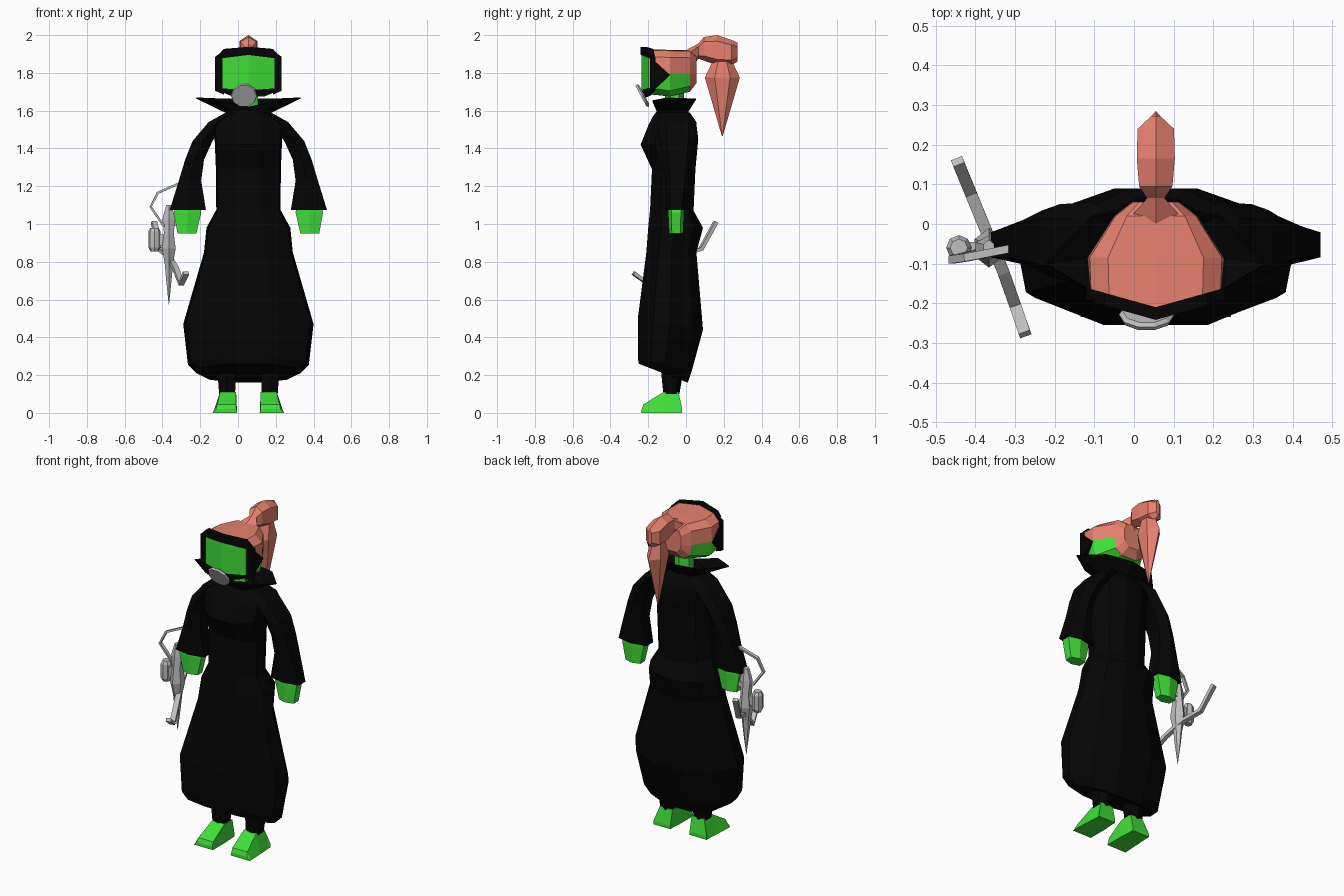
import bpy, bmesh, math
from mathutils import Vector

if "Cube" in bpy.data.objects:
    bpy.data.objects.remove(bpy.data.objects["Cube"])

CX = 0.055  # figure's own symmetry plane


def material(name, col):
    m = bpy.data.materials.new(name)
    m.diffuse_color = (*col, 1)
    m.use_nodes = True
    m.node_tree.nodes["Principled BSDF"].inputs["Base Color"].default_value = m.diffuse_color
    return m


BLACK = material("black cloth", (0.0015, 0.0015, 0.0015))
GREEN = material("green skin", (0.05, 0.74, 0.04))
HAIR = material("salmon hair", (0.8, 0.22, 0.16))
GREY = material("grey metal", (0.52, 0.52, 0.52))


def finish(name, bm, mats):
    bmesh.ops.remove_doubles(bm, verts=bm.verts, dist=0.0005)
    bmesh.ops.recalc_face_normals(bm, faces=bm.faces)
    me = bpy.data.meshes.new(name)
    bm.to_mesh(me)
    bm.free()
    for m in mats:
        me.materials.append(m)
    ob = bpy.data.objects.new(name, me)
    bpy.context.collection.objects.link(ob)
    return ob


def loft(name, rings, mat, caps=True, rule=None, mats=None):
    """Skin a list of equal-length closed rings."""
    bm = bmesh.new()
    vs = [[bm.verts.new(p) for p in r] for r in rings]
    n = len(rings[0])
    for a, b in zip(vs, vs[1:]):
        for i in range(n):
            j = (i + 1) % n
            bm.faces.new((a[i], a[j], b[j], b[i]))
    if caps:
        bm.faces.new(vs[0])
        bm.faces.new(vs[-1])
    if rule:
        for f in bm.faces:
            f.material_index = rule(f.calc_center_median())
    return finish(name, bm, mats or [mat])


def sym(half):
    """Close a half outline (u >= 0) across the symmetry plane."""
    return half + [(-u, v) for u, v in reversed(half) if u > 1e-6]


def hexring(x0, x1, y0, y1, z, k=0.28):
    xm, h = (x0 + x1) / 2, (y1 - y0) * k
    return [(xm, y0, z), (x1, y0 + h, z), (x1, y1 - h, z),
            (xm, y1, z), (x0, y1 - h, z), (x0, y0 + h, z)]


def strip(name, pts, w, h, side, mat=GREY):
    """Rectangular bar swept along a polyline."""
    P = [Vector(p) for p in pts]
    rings = []
    for i, p in enumerate(P):
        t = (P[min(i + 1, len(P) - 1)] - P[max(i - 1, 0)]).normalized()
        s = Vector(side)
        s = (s - t * s.dot(t)).normalized()
        u = t.cross(s)
        rings.append([p + s * a * w / 2 + u * b * h / 2
                      for a, b in ((1, 1), (-1, 1), (-1, -1), (1, -1))])
    return loft(name, rings, mat)


# robe: z front, z back, half width, y front, y back
ROBE = [(.26, .16, .275, -.25, .01), (.29, .22, .32, -.255, .03),
        (.50, .44, .345, -.255, .09), (.85, .85, .235, -.21, .055),
        (.98, .98, .222, -.20, .09), (1.08, 1.07, .17, -.19, .04),
        (1.29, 1.29, .172, -.18, .05), (1.42, 1.45, .178, -.24, .065),
        (1.52, 1.53, .185, -.20, .055), (1.57, 1.57, .15, -.175, .03),
        (1.61, 1.61, .09, -.145, .0)]
rings = []
for zf, zb, w, yf, yb in ROBE:
    out = sym([(.38 * w, 0), (.95 * w, .24), (w, .5), (.75 * w, .84), (.3 * w, 1)])
    rings.append([(CX + u, yf + (yb - yf) * v, zf + (zb - zf) * v) for u, v in out])
loft("robe", rings, BLACK)

# flared collar with pointed wings and a dip at the front
low = sym([(0, -.145), (.07, -.13), (.1, -.075), (.075, -.02), (0, .0)])
top = sym([(0, -.15), (.15, -.175), (.275, -.1), (.16, .02), (0, .05)])
dip = sym([(0, 1.62), (.15, 1.655), (.275, 1.67), (.16, 1.665), (0, 1.665)])
collar = loft("collar", [[(CX + u, v, 1.585) for u, v in low],
                         [(CX + u, v, d[1]) for (u, v), d in zip(top, dip)]],
              BLACK, caps=False)
mod = collar.modifiers.new("thickness", "SOLIDIFY")
mod.thickness = 0.006

# limbs, mirrored: inner offset, outer offset, y front, y back, z
SLEEVE = [(.05, .12, -.14, .02, 1.59), (.12, .21, -.15, .055, 1.54),
          (.19, .295, -.14, .05, 1.44), (.235, .335, -.125, .035, 1.34),
          (.25, .368, -.11, .02, 1.23), (.225, .416, -.105, .0, 1.075)]
HAND = [(.255, .385, -.095, -.01, 1.10), (.25, .395, -.095, -.01, 1.06),
        (.275, .375, -.09, -.015, .95)]
LEG = [(.065, .17, -.14, .0, .3), (.07, .155, -.12, -.035, .1)]
for s, side in ((-1, "right"), (1, "left")):
    for name, rows, mat in (("sleeve", SLEEVE, BLACK), ("hand", HAND, GREEN),
                            ("leg", LEG, BLACK)):
        loft(side + "_" + name,
             [hexring(*sorted((CX + s * a, CX + s * b)), y0, y1, z, .2)
              for a, b, y0, y1, z in rows], mat)
    # foot sections along y: inner and outer at the sole, then at the top, height
    foot = [(-.02, .065, .18, .065, .18, .02), (-.04, .065, .18, .065, .15, .11),
            (-.12, .06, .185, .065, .15, .11), (-.225, .06, .19, .065, .165, .045),
            (-.235, .06, .19, .065, .17, .02)]
    loft(side + "_foot",
         [[(CX + s * a, y, 0), (CX + s * b, y, 0), (CX + s * d, y, h), (CX + s * c, y, h)]
          for y, a, b, c, d, h in foot], GREEN)

# neck
loft("neck", [hexring(CX - .05, CX + .05, -.11, -.01, z) for z in (1.56, 1.72)], GREEN)

# head: y, y bend, half width, z bottom, z top; hair above the cheek line and at the back
rings = []
for y, k, w, zb, zt in [(-.225, .27, .168, 1.69, 1.925), (-.085, 0, .172, 1.675, 1.922),
                        (.02, 0, .105, 1.70, 1.92), (.055, 0, .06, 1.745, 1.89)]:
    out = sym([(0, zb), (.5 * w, zb), (.9 * w, zb + .03), (w, 1.795),
               (.97 * w, zt - .04), (.7 * w, zt - .005), (0, zt)])
    rings.append([(CX + u, y + k * abs(u), z) for u, z in out])
loft("head", rings, None, mats=[GREEN, HAIR],
     rule=lambda c: int(c.z > 1.785 or c.y > .025))


# mask: two planar halves meeting in a shallow V
def mask_half(name, outline, s, y0, depth, mat):
    loft(name, [[(CX + s * u, y0 + .28 * u + d, z) for u, z in outline]
                for d in (0, depth)], mat)


FRAME = [(0, 1.938), (.13, 1.927), (.175, 1.875), (.175, 1.71), (.09, 1.682), (0, 1.67)]
BROW = [(0, 1.938), (.13, 1.927), (.155, 1.9), (.137, 1.882), (0, 1.898)]
VISOR = [(0, 1.895), (.137, 1.878), (.137, 1.718), (0, 1.708)]
for s, side in ((-1, "right"), (1, "left")):
    mask_half(side + "_mask_frame", FRAME, s, -.23, .02, BLACK)
    mask_half(side + "_mask_brow", BROW, s, -.242, .015, BLACK)
    mask_half(side + "_visor", VISOR, s, -.236, .009, GREEN)
    loft(side + "_mask_strap",
         [[(CX + s * u, y, z) for y, z in ((-.19, zt), (-.19, zb), (-.085, 1.79))]
          for u, zt, zb in ((.13, 1.92, 1.685), (.176, 1.885, 1.705))], BLACK)

# round breathing filter, tilted
n = Vector((0, -.88, -.47))
e = Vector((0, -.47, .88))
c = Vector((.032, -.232, 1.68))
loft("breathing_filter",
     [[c + n * d + Vector((1, 0, 0)) * r * math.cos(a) + e * r * math.sin(a)
       for a in [math.tau * i / 10 for i in range(10)]]
      for d, r in ((-.012, .06), (-.004, .07), (.007, .066))], GREY)

# hair knot and hanging ponytail
KNOT = [(.0, .08, 1.78, 1.92), (.065, .022, 1.875, 1.955), (.095, .042, 1.865, 1.99),
        (.165, .048, 1.84, 2.0), (.24, .046, 1.84, 1.975), (.272, .012, 1.86, 1.96)]
rings = []
for y, w, zb, zt in KNOT:
    h = zt - zb
    out = sym([(0, zb), (w, zb + .2 * h), (w, zt - .2 * h), (0, zt)])
    rings.append([(CX + u, y, z) for u, z in out])
loft("hair_knot", rings, HAIR)
loft("ponytail", [hexring(CX - w, CX + w, y0, y1, z) for w, y0, y1, z in
                  [(.035, .14, .245, 1.86), (.046, .1, .285, 1.775),
                   (.002, .19, .194, 1.465)]], HAIR)

# hand weapon: blade body, curved bar, guard, drum
loft("weapon_blade",
     [hexring(-.366 - w, -.366 + w, -.06 - d, -.06 + d, z) for w, d, z in
      [(.014, .02, 1.1), (.034, .03, 1.03), (.026, .04, .95), (.036, .05, .87),
       (.022, .03, .79), (.014, .02, .7), (.001, .001, .575)]], GREY)
strip("weapon_bar", [(-.275, -.278, .74), (-.30, -.205, .685), (-.33, -.12, .765),
                     (-.372, -.02, .835), (-.413, .08, .868), (-.445, .158, 1.01)],
      .03, .02, (.93, .36, 0))
strip("weapon_guard", [(-.30, -.06, 1.22), (-.425, -.085, 1.165),
                       (-.462, -.09, 1.09), (-.40, -.075, 1.0), (-.36, -.06, .97)],
      .02, .012, (0, 1, 0))
loft("weapon_drum",
     [[(-.442 + r * math.cos(math.tau * i / 8), -.06 + r * math.sin(math.tau * i / 8), z)
       for i in range(8)] for r, z in ((.022, .855), (.032, .875), (.032, .96), (.022, .98))],
     GREY)
strip("weapon_drum_link", [(-.44, -.06, .92), (-.36, -.06, .91)], .03, .06, (0, 1, 0))
strip("weapon_grip", [(-.36, -.05, 1.0), (-.29, -.05, 1.01)], .03, .03, (0, 1, 0))
